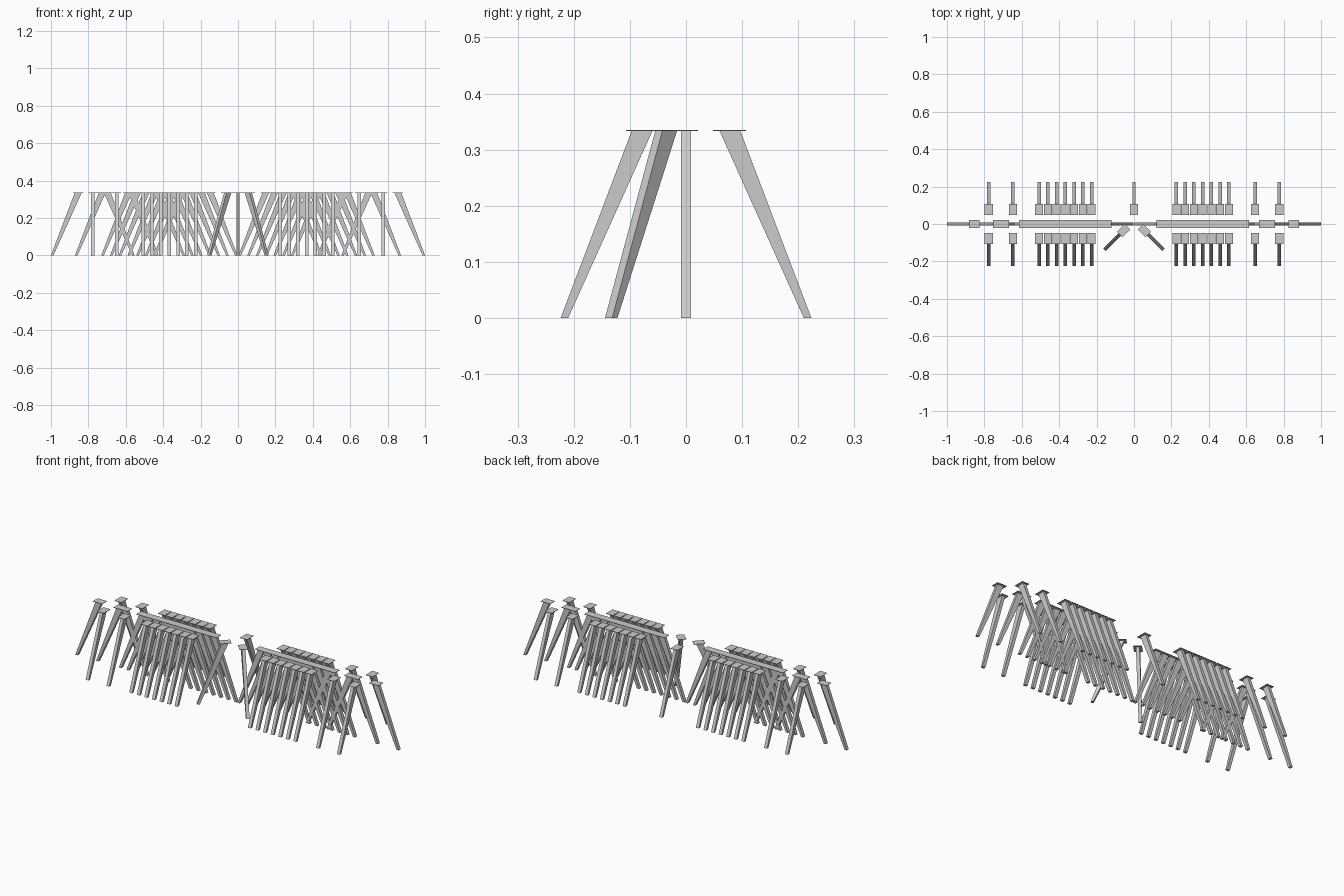
import bpy, bmesh, math
from mathutils import Matrix

if "Cube" in bpy.data.objects:
    bpy.data.objects.remove(bpy.data.objects["Cube"])

TOP = 0.333      # underside of the bearing plate
CAP_T = 0.002    # plate thickness

def add_box(bm, bottom, top):
    """Six-sided block between two rectangles given as (x0, x1, half_y, z)."""
    rings = []
    for x0, x1, h, z in (bottom, top):
        rings.append([bm.verts.new(p) for p in
                      ((x0, -h, z), (x1, -h, z), (x1, h, z), (x0, h, z))])
    lo, hi = rings
    bm.faces.new(lo[::-1])
    bm.faces.new(hi)
    for i in range(4):
        j = (i + 1) % 4
        bm.faces.new((lo[i], lo[j], hi[j], hi[i]))

def make_mesh(name, bottom, top):
    bm = bmesh.new()
    add_box(bm, bottom, top)
    mesh = bpy.data.meshes.new(name)
    bm.to_mesh(mesh)
    bm.free()
    return mesh

# One raking strut leaning along +x, wider at its head, and its flat plate
strut_mesh = make_mesh("strut", (0.210, 0.2235, 0.009, 0), (0.060, 0.097, 0.009, TOP))
plate_mesh = make_mesh("bearing_plate", (0.0485, 0.107, 0.0215, TOP),
                       (0.0485, 0.107, 0.0215, TOP + CAP_T))

def add_leg(x, y, angle):
    place = Matrix.Translation((x, y, 0)) @ Matrix.Rotation(math.radians(angle), 4, 'Z')
    for name, mesh in (("strut", strut_mesh), ("bearing_plate", plate_mesh)):
        ob = bpy.data.objects.new(name, mesh)
        ob.matrix_world = place
        bpy.context.collection.objects.link(ob)

# Four-legged stations, mirrored: seven close together, then two spaced out
stations = [0.2265 + i * 0.0468 for i in range(7)] + [0.648, 0.7765]
for sx in stations:
    for side in (-1, 1):
        for angle in (0, 90, 180, 270):
            add_leg(side * sx, 0, angle)

# Three-legged centre station: one leg to the back, two diagonal to the front
add_leg(0, 0, 90)
add_leg(0, 0.02, -45)
add_leg(0, 0.02, -135)
